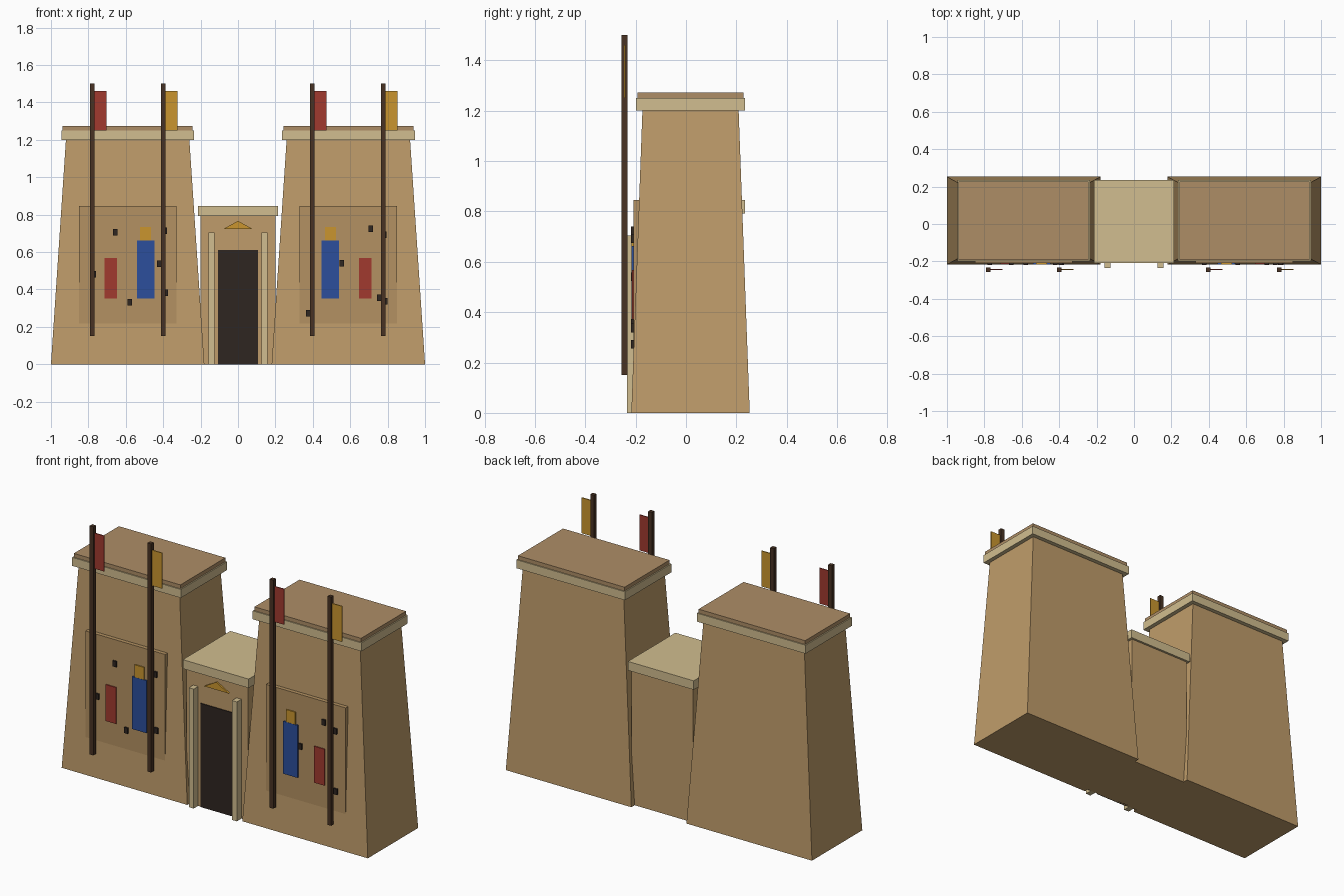
import bpy

if "Cube" in bpy.data.objects:
    bpy.data.objects.remove(bpy.data.objects["Cube"])


def material(name, rgb):
    m = bpy.data.materials.new(name)
    m.diffuse_color = (*[(c / 255) ** 2.2 for c in rgb], 1)
    m.use_nodes = True
    m.node_tree.nodes["Principled BSDF"].inputs["Base Color"].default_value = m.diffuse_color
    return m


STONE = material("sandstone", (190, 155, 106))
PANEL = material("relief_stone", (178, 144, 98))
ROOF = material("roof_stone", (172, 140, 102))
TRIM = material("pale_stone", (208, 188, 142))
DARK = material("dark_opening", (50, 42, 38))
WOOD = material("dark_wood", (74, 54, 40))
RED = material("red_paint", (160, 60, 50))
BLUE = material("blue_paint", (48, 80, 155))
GOLD = material("gold_paint", (200, 148, 50))


def mesh_object(name, verts, faces, mat):
    me = bpy.data.meshes.new(name)
    me.from_pydata(verts, [], faces)
    me.materials.append(mat)
    ob = bpy.data.objects.new(name, me)
    bpy.context.collection.objects.link(ob)
    return ob


def frustum(name, low, high, z0, z1, mat):
    """Block between two (x0, x1, y0, y1) rectangles at heights z0 and z1."""
    verts = []
    for (x0, x1, y0, y1), z in ((low, z0), (high, z1)):
        verts += [(x0, y0, z), (x1, y0, z), (x1, y1, z), (x0, y1, z)]
    faces = [(3, 2, 1, 0), (4, 5, 6, 7)]
    faces += [(i, (i + 1) % 4, (i + 1) % 4 + 4, i + 4) for i in range(4)]
    return mesh_object(name, verts, faces, mat)


def box(name, x0, x1, y0, y1, z0, z1, mat):
    rect = (min(x0, x1), max(x0, x1), y0, y1)
    return frustum(name, rect, rect, z0, z1, mat)


CY = 0.018  # centre line of the masonry


def rect(cx, hx, hy):
    return (cx - hx, cx + hx, CY - hy, CY + hy)


for side, s in (("left", -1), ("right", 1)):
    # battered tower with cornice and roof slab
    cx = 0.59 * s
    frustum(side + "_tower", rect(cx, 0.41, 0.235), rect(cx, 0.33, 0.191), 0, 1.2, STONE)
    box(side + "_tower_cornice", *rect(cx, 0.355, 0.216), 1.2, 1.25, TRIM)
    box(side + "_tower_roof", *rect(cx, 0.348, 0.21), 1.25, 1.273, ROOF)

    # relief panel with painted figures
    box(side + "_relief_panel", 0.33 * s, 0.85 * s, -0.209, -0.17, 0.2, 0.845, PANEL)
    box(side + "_large_figure", 0.447 * s, 0.54 * s, -0.217, -0.19, 0.352, 0.662, BLUE)
    box(side + "_figure_head", 0.464 * s, 0.525 * s, -0.216, -0.19, 0.662, 0.735, GOLD)
    box(side + "_small_figure", 0.646 * s, 0.715 * s, -0.215, -0.19, 0.352, 0.567, RED)

    # door jamb
    box(side + "_door_jamb", 0.125 * s, 0.157 * s, -0.235, -0.19, 0, 0.705, TRIM)

# small carved marks on the panels
marks = [(-0.655, 0.705), (-0.77, 0.482), (-0.58, 0.332), (-0.42, 0.538),
         (-0.392, 0.713), (-0.385, 0.383), (0.71, 0.724), (0.783, 0.692),
         (0.556, 0.541), (0.376, 0.273), (0.755, 0.355), (0.787, 0.337)]
for i, (x, z) in enumerate(marks):
    box(f"carved_mark_{i + 1}", x - 0.012, x + 0.012, -0.218, -0.19, z - 0.017, z + 0.017, DARK)

# gateway between the towers
box("gate_body", -0.2, 0.2, -0.193, 0.222, 0, 0.84, STONE)
box("gate_cornice", -0.215, 0.215, -0.208, 0.235, 0.792, 0.845, TRIM)
box("doorway", -0.107, 0.107, -0.198, -0.18, 0, 0.612, DARK)

# triangular emblem over the door
tri = [(-0.08, 0.722), (0.08, 0.722), (0, 0.767)]
mesh_object("door_emblem", [(x, y, z) for y in (-0.203, -0.185) for x, z in tri],
            [(0, 1, 2), (5, 4, 3), (0, 3, 4, 1), (1, 4, 5, 2), (2, 5, 3, 0)], GOLD)

# flagpoles with banners
for i, (x, mat) in enumerate(((-0.778, RED), (-0.4, GOLD), (0.398, RED), (0.776, GOLD))):
    box(f"flagpole_{i + 1}", x - 0.012, x + 0.012, -0.256, -0.232, 0.15, 1.5, WOOD)
    box(f"banner_{i + 1}", x + 0.01, x + 0.076, -0.247, -0.241, 1.25, 1.46, mat)
